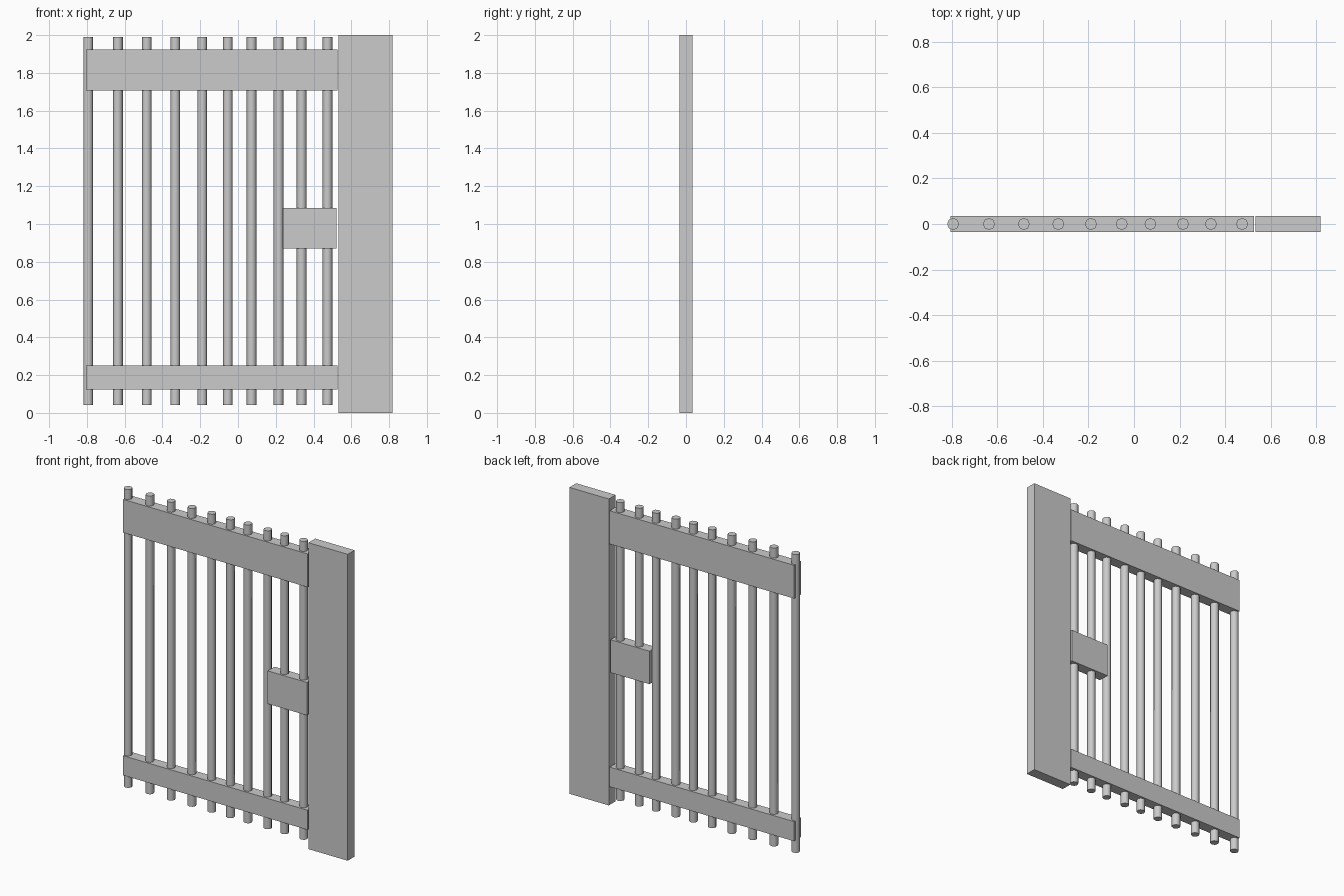
import bpy, math

if "Cube" in bpy.data.objects:
    bpy.data.objects.remove(bpy.data.objects["Cube"])

DEPTH = 0.07


def box(name, x0, x1, z0, z1, depth=DEPTH):
    bpy.ops.mesh.primitive_cube_add(size=1, location=((x0 + x1) / 2, 0, (z0 + z1) / 2))
    ob = bpy.context.object
    ob.name = name
    ob.scale = (x1 - x0, depth, z1 - z0)
    bpy.ops.object.transform_apply(location=False, rotation=False, scale=True)
    return ob


def bar(name, x, z0, z1, radius=0.026):
    bpy.ops.mesh.primitive_cylinder_add(vertices=8, radius=radius, depth=z1 - z0,
                                        location=(x, 0, (z0 + z1) / 2))
    ob = bpy.context.object
    ob.name = name
    bpy.ops.object.shade_smooth_by_angle(angle=math.radians(50))
    return ob


# Solid side post
box("side_post", 0.533, 0.817, 0.0, 2.0)

# Horizontal rails
box("top_rail", -0.805, 0.527, 1.708, 1.925)
box("bottom_rail", -0.805, 0.527, 0.124, 0.252)

# Lock box
box("lock_box", 0.239, 0.521, 0.87, 1.085)

# Vertical bars, slightly uneven spacing
bar_x = (-0.793, -0.636, -0.483, -0.332, -0.189, -0.054, 0.072, 0.215, 0.337, 0.474)
for i, x in enumerate(bar_x, 1):
    bar(f"vertical_bar_{i}", x, 0.043, 1.99)
